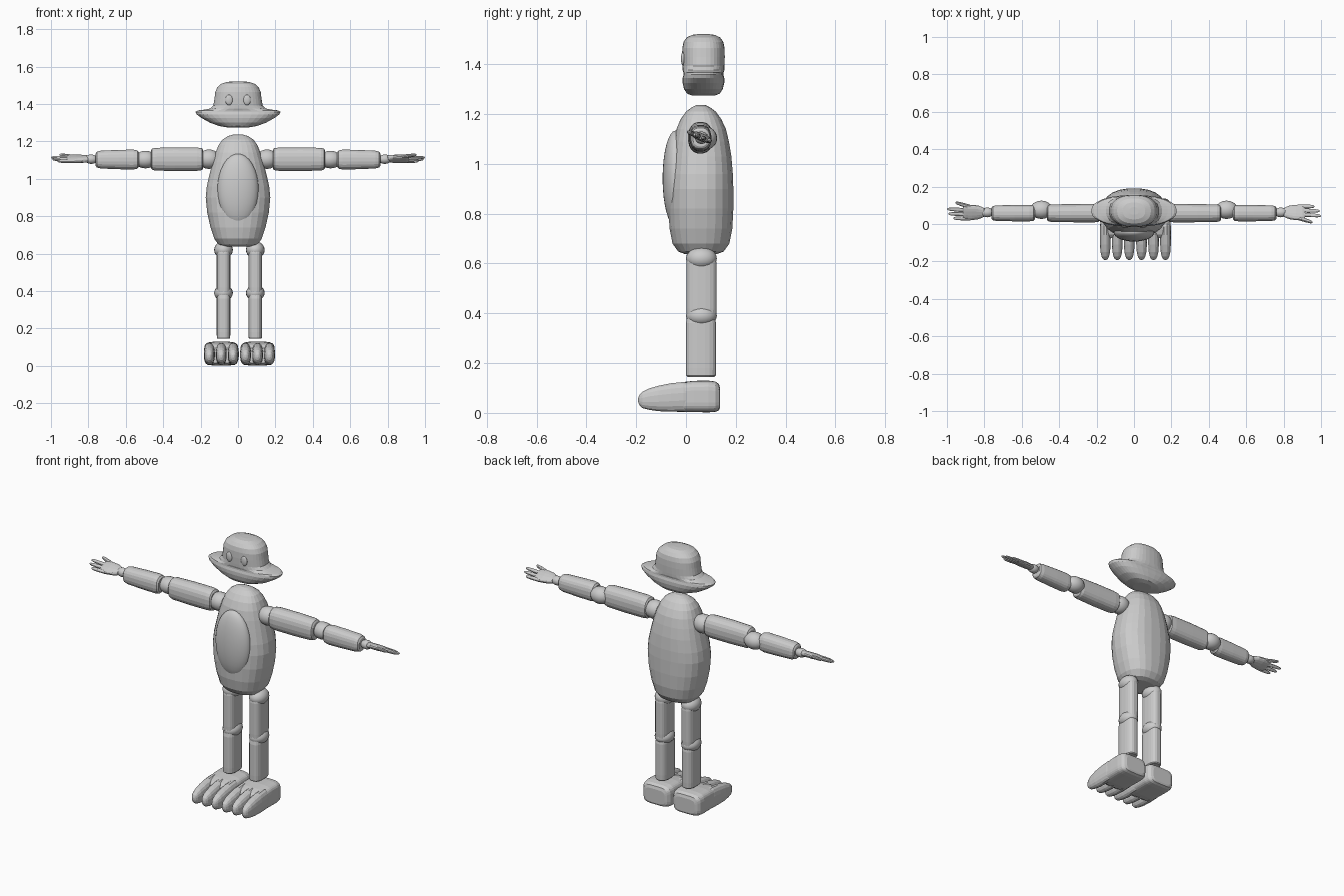
import bpy, bmesh, math
from mathutils import Vector, Matrix

grey = bpy.data.materials.new("plain_grey")
grey.diffuse_color = (0.6, 0.6, 0.6, 1)


def finish(name, bm, smooth=False):
    bmesh.ops.recalc_face_normals(bm, faces=bm.faces)
    me = bpy.data.meshes.new(name)
    bm.to_mesh(me)
    bm.free()
    me.materials.append(grey)
    for f in me.polygons:
        f.use_smooth = smooth
    ob = bpy.data.objects.new(name, me)
    bpy.context.collection.objects.link(ob)
    return ob


def loft(name, axis, rows, n=24, p=2.4):
    """Superellipse sections along an axis; row = (t, half_a, half_b, centre_a, centre_b)."""
    bm = bmesh.new()
    rings = []
    for t, a, b, ca, cb in rows:
        ring = []
        for i in range(n):
            w = 2 * math.pi * (i + 0.5) / n
            c, s = math.cos(w), math.sin(w)
            u = ca + a * math.copysign(abs(c) ** (2 / p), c)
            v = cb + b * math.copysign(abs(s) ** (2 / p), s)
            co = {"x": (t, u, v), "y": (u, t, v), "z": (u, v, t)}[axis]
            ring.append(bm.verts.new(co))
        rings.append(ring)
    for r, q in zip(rings, rings[1:]):
        for i in range(n):
            j = (i + 1) % n
            bm.faces.new((r[i], r[j], q[j], q[i]))
    bm.faces.new(rings[0])
    bm.faces.new(rings[-1])
    return finish(name, bm)


def ball(name, loc, size, seg=20):
    bm = bmesh.new()
    bmesh.ops.create_uvsphere(bm, u_segments=seg, v_segments=seg // 2 + 2, radius=1)
    bmesh.ops.transform(bm, verts=bm.verts,
                        matrix=Matrix.Translation(loc) @ Matrix.Diagonal((*size, 1)))
    return finish(name, bm, True)


# Head: wide curled jaw below a rounded dome
loft("head", "z", [(z, a, b, 0, 0.07) for z, a, b in (
    (1.274, .05, .045), (1.282, .10, .066), (1.30, .15, .078), (1.325, .195, .084),
    (1.345, .222, .084), (1.358, .228, .08), (1.366, .215, .08), (1.37, .18, .082),
    (1.376, .15, .084), (1.392, .132, .085), (1.43, .126, .086), (1.465, .122, .085),
    (1.49, .11, .08), (1.508, .09, .067), (1.518, .06, .045), (1.521, .025, .02))],
    n=36, p=2.4)
for s in (-1, 1):
    ball("eye", (s * .048, -.012, 1.422), (.02, .008, .028), 16)

# Body and belly plate
loft("body", "z", [(z, a, b, 0, cy) for z, a, b, cy in (
    (.638, .075, .065, .06), (.648, .105, .092, .06), (.68, .128, .115, .06),
    (.74, .148, .127, .06), (.82, .166, .131, .06), (.90, .174, .13, .061),
    (.96, .168, .127, .062), (1.03, .152, .12, .063), (1.09, .137, .111, .062),
    (1.14, .121, .10, .061), (1.18, .105, .082, .06), (1.21, .083, .06, .06),
    (1.228, .056, .036, .06), (1.237, .025, .016, .06))], n=24, p=2.4)
ball("belly_plate", (0, -.042, .942), (.11, .052, .192), 28)

# Arms and hands (the hands are turned half a circle rather than mirrored)
for s in (-1, 1):
    ball("shoulder", (s * .155, .06, 1.105), (.06, .052, .052))
    loft("upper_arm", "x", [(s * t, a, b, .058, 1.105) for t, a, b in (
        (.186, .042, .050), (.192, .048, .059), (.22, .05, .063), (.34, .049, .064),
        (.445, .047, .061), (.46, .043, .056), (.466, .035, .046))], 20)
    ball("elbow", (s * .495, .076, 1.103), (.06, .049, .047))
    loft("forearm", "x", [(s * t, a, b, .058, 1.103) for t, a, b in (
        (.53, .034, .04), (.538, .042, .049), (.56, .044, .054), (.64, .044, .052),
        (.735, .042, .048), (.755, .038, .042), (.761, .03, .033))], 20)
    ball("wrist", (s * .785, .062, 1.105), (.035, .026, .025))

    palm = loft("palm", "x", [(t, a, b, 0, 0) for t, a, b in (
        (.79, .014, .013), (.805, .026, .016), (.83, .038, .016), (.865, .043, .016),
        (.90, .042, .013), (.915, .036, .008))], 16)
    parts = [palm]
    for y0, x1, y1 in ((.034, .965, .034), (.011, .993, .008),
                       (-.011, 1.0, -.02), (-.032, .955, -.057)):
        x0 = .875
        rows = [(x0 + (x1 - x0) * k, r, r * .9, y0 + (y1 - y0) * k, 0)
                for k, r in ((0, .011), (.5, .011), (.85, .009), (.96, .006), (1, .002))]
        parts.append(loft("finger", "x", rows, 10, 2))
    turn = (Matrix.Translation((0, .062, 1.107)) @ Matrix.Rotation(0 if s > 0 else math.pi, 4, "Z")
            @ Matrix.Rotation(math.radians(-22), 4, "X"))
    for ob in parts:
        ob.data.transform(turn)

# Legs, feet and toes
for s in (-1, 1):
    x = .0075 + s * .085
    ball("hip", (x, .062, .62), (.05, .062, .046))
    loft("thigh", "z", [(z, a, b, x, .062) for z, a, b in (
        (.385, .03, .052), (.395, .036, .06), (.42, .037, .061), (.60, .037, .061),
        (.63, .034, .056), (.645, .026, .045))], 20, 2.8)
    ball("knee", (x, .062, .39), (.05, .062, .043))
    loft("shin", "z", [(z, a, b, x, .06) for z, a, b in (
        (.145, .032, .055), (.15, .036, .06), (.18, .037, .061), (.36, .037, .061),
        (.39, .034, .055))], 20, 2.8)
    fx = .0075 + s * .097
    loft("foot", "y", [(y, a, b, fx, c) for y, a, b, c in (
        (.137, .062, .04, .06), (.132, .076, .053, .063), (.118, .087, .061, .065),
        (.09, .092, .064, .066), (.03, .092, .063, .066), (-.02, .09, .06, .063),
        (-.055, .085, .054, .06), (-.075, .072, .04, .056))], 28, 4.5)
    for k in (-1, 0, 1):
        loft("toe", "y", [(y, a, b, fx + k * .064, c) for y, a, b, c in (
            (-.192, .005, .008, .052), (-.187, .013, .021, .052), (-.175, .02, .033, .052),
            (-.15, .026, .043, .055), (-.11, .029, .052, .058), (-.06, .03, .058, .062),
            (-.01, .029, .06, .065), (.03, .022, .052, .065))], 16, 2.4)
